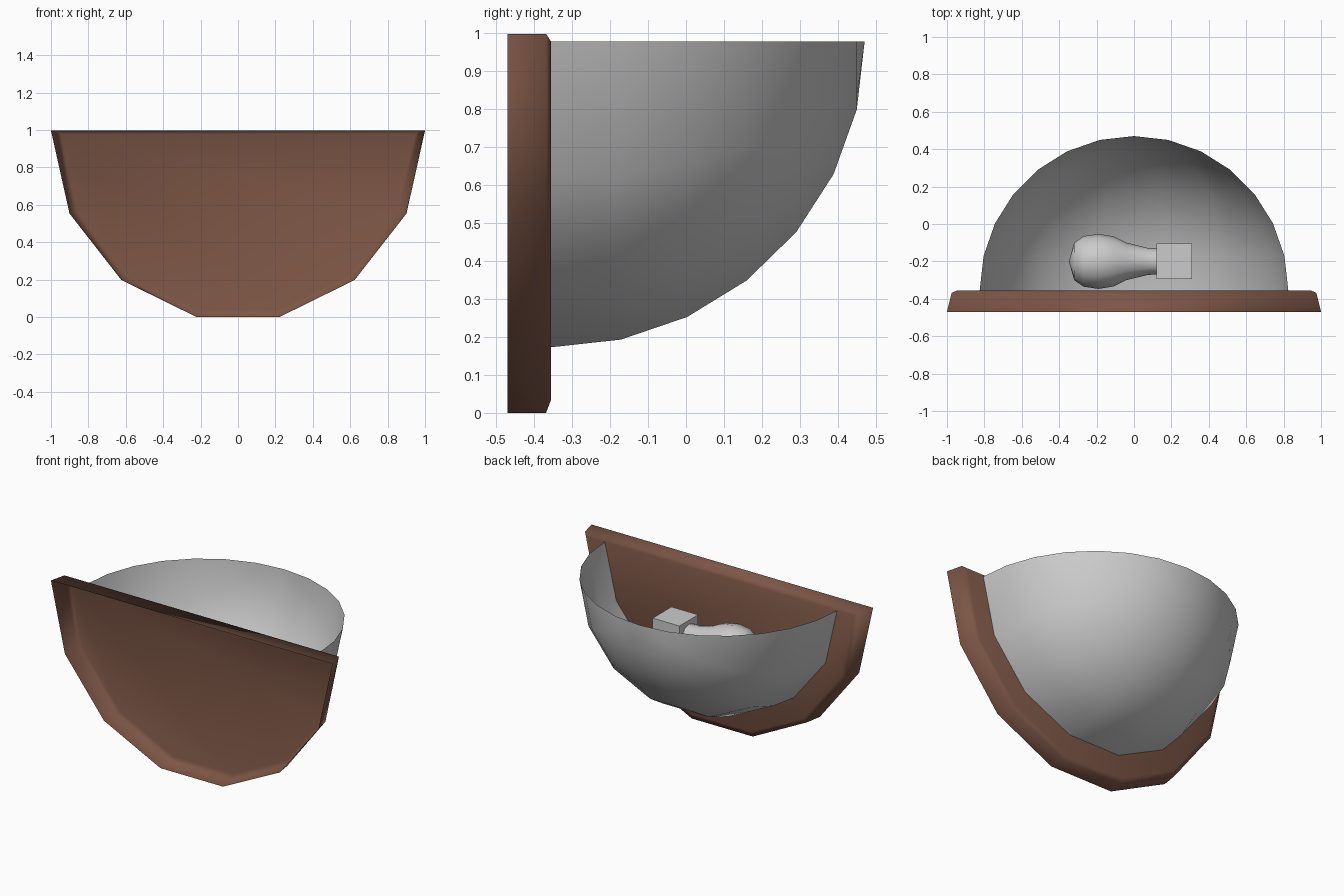
import bpy, bmesh, math

if "Cube" in bpy.data.objects:
    bpy.data.objects.remove(bpy.data.objects["Cube"])


def material(name, rgb):
    m = bpy.data.materials.new(name)
    m.diffuse_color = (*rgb, 1)
    m.use_nodes = True
    m.node_tree.nodes["Principled BSDF"].inputs["Base Color"].default_value = m.diffuse_color
    return m


BROWN = material("brown", (0.20, 0.092, 0.06))
GREY = material("grey", (0.6, 0.6, 0.6))
STEP = math.pi / 7          # half of a 14-sided outline


def make(name, rings, mat, closed, caps=(), smooth=True):
    """Skin a list of equal-length point rings; a one-point ring is a pole."""
    bm = bmesh.new()
    vs = [[bm.verts.new(p) for p in r] for r in rings]
    for a, b in zip(vs, vs[1:]):
        n = max(len(a), len(b))
        for i in range(n if closed else n - 1):
            j = (i + 1) % n
            quad = [a[i % len(a)], a[j % len(a)], b[j % len(b)], b[i % len(b)]]
            bm.faces.new(list(dict.fromkeys(quad)))
    for c in caps:
        bm.faces.new(vs[c])
    bmesh.ops.recalc_face_normals(bm, faces=bm.faces)
    me = bpy.data.meshes.new(name)
    bm.to_mesh(me)
    bm.free()
    me.materials.append(mat)
    for p in me.polygons:
        p.use_smooth = smooth
    ob = bpy.data.objects.new(name, me)
    bpy.context.collection.objects.link(ob)
    return ob


def half_ring(y, rx, rz, top):
    return [(rx * math.cos(i * STEP), y, top - rz * math.sin(i * STEP))
            for i in range(8)]


# wall plate: shallow tray, open at the front, bevelled towards the bowl
apo = math.cos(STEP / 2)
make("wall_plate", [half_ring(-0.47, 1.0, 0.997 / apo, 0.997),
                    half_ring(-0.368, 0.975, 0.997 / apo, 0.997),
                    half_ring(-0.355, 0.945, 0.942 / apo, 0.977)],
     BROWN, True, caps=(2,))

# bowl: thin quarter sphere with its pole pointing away from the plate
R = 0.825
bowl = []
for k in range(7):
    t = k * STEP / 2
    bowl.append(half_ring(-0.355 + R * math.sin(t), R * math.cos(t),
                          R * math.cos(t), 0.977))
bowl.append([(0, -0.355 + R, 0.977)])
make("bowl_shade", bowl, GREY, False)

# bulb: turned profile lying along x
BY, BZ = -0.2, 0.625
profile = [(-0.32, 0.10), (-0.27, 0.135), (-0.19, 0.147), (-0.11, 0.134),
           (-0.04, 0.10), (0.075, 0.072), (0.12, 0.07)]
bulb = [[(-0.348, BY, BZ)]]
for x, r in profile:
    bulb.append([(x, BY + r * math.cos(i * math.pi / 6),
                  BZ + r * math.sin(i * math.pi / 6)) for i in range(12)])
make("bulb", bulb, GREY, True)

# socket: plain block at the end of the bulb
h = 0.095
make("socket", [[(x, BY + a * h, BZ + b * h)
                 for a, b in ((-1, -1), (1, -1), (1, 1), (-1, 1))]
                for x in (0.12, 0.31)], GREY, True, caps=(0, 1), smooth=False)
